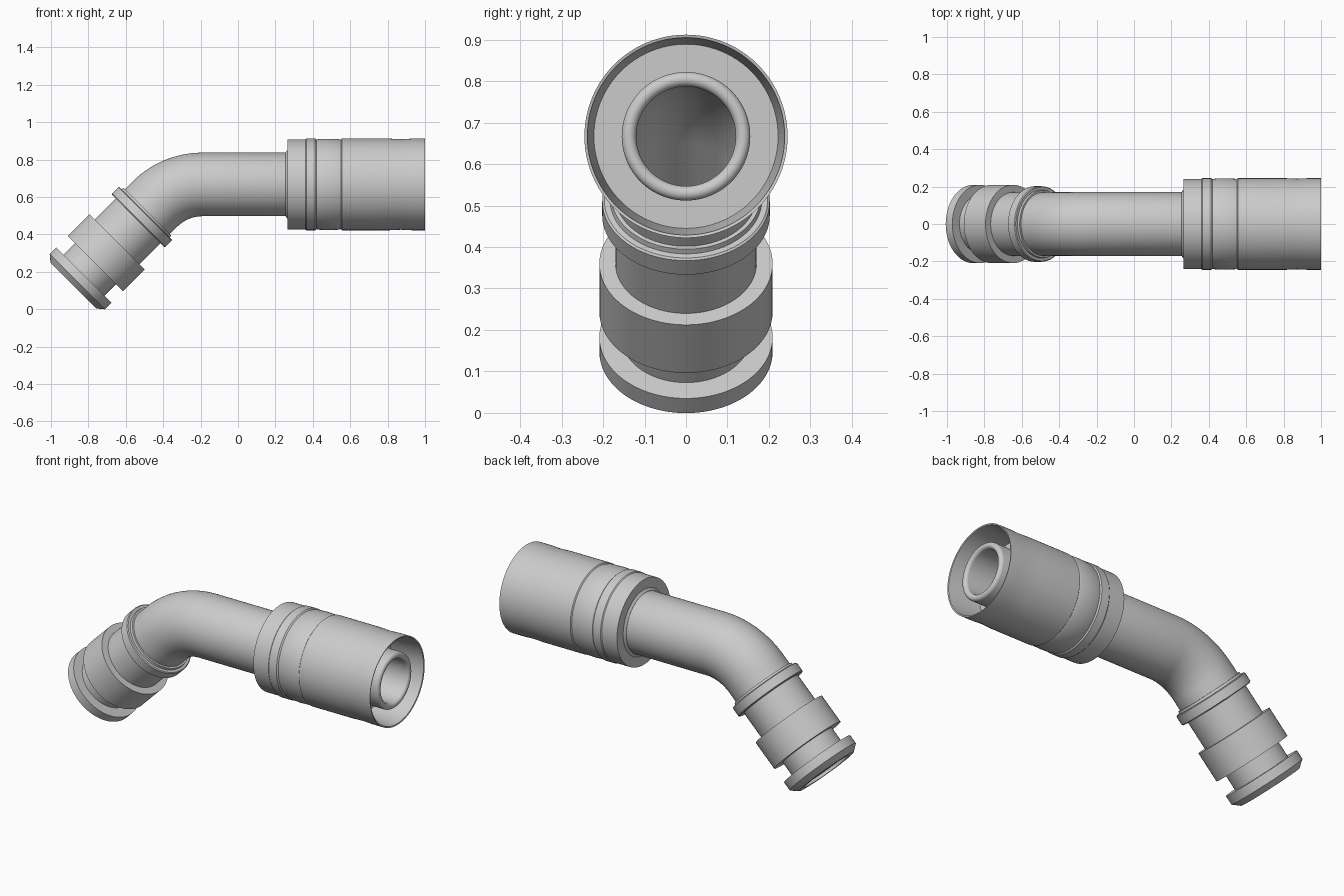
import bpy, bmesh, math
from mathutils import Vector

if "Cube" in bpy.data.objects:
    bpy.data.objects.remove(bpy.data.objects["Cube"])

AXIS_Z = 0.667           # height of the straight run
BEND_X = -0.19           # where the elbow begins
BEND_R = 0.36            # elbow centreline radius
ANGLE = math.pi / 4
ARC = BEND_R * ANGLE
SIDES = 96

metal = bpy.data.materials.new("grey metal")
metal.use_nodes = True
GREY = (0.6, 0.6, 0.6, 1)
metal.diffuse_color = GREY
metal.node_tree.nodes["Principled BSDF"].inputs["Base Color"].default_value = GREY


def run(x):
    """Distance along the centreline of a point on the straight run."""
    return 1 - x


def leg(d):
    """Distance along the centreline of a point d beyond the elbow corner."""
    return run(BEND_X) + ARC + d - BEND_R * math.tan(ANGLE / 2)


def frame(s):
    """Centre and 'up' direction of the centreline at distance s."""
    t = s - run(BEND_X)
    a = min(max(t / BEND_R, 0), ANGLE)
    up = Vector((-math.sin(a), 0, math.cos(a)))
    forward = Vector((-math.cos(a), 0, -math.sin(a)))
    pivot = Vector((BEND_X, 0, AXIS_Z - BEND_R))
    extra = t if t < 0 else max(t - ARC, 0)
    return pivot + up * BEND_R + forward * extra, up


def revolve(name, loop):
    """Closed (distance, radius) loop turned round the bent centreline."""
    bm = bmesh.new()
    rings = []
    for s, r in loop:
        centre, up = frame(s)
        ring = []
        for i in range(SIDES):
            a = math.tau * i / SIDES
            ring.append(bm.verts.new(centre + up * r * math.cos(a) + Vector((0, r * math.sin(a), 0))))
        rings.append(ring)
    for k, ring in enumerate(rings):
        nxt = rings[(k + 1) % len(rings)]
        for i in range(SIDES):
            j = (i + 1) % SIDES
            bm.faces.new((ring[i], ring[j], nxt[j], nxt[i]))
    bmesh.ops.recalc_face_normals(bm, faces=bm.faces)
    mesh = bpy.data.meshes.new(name)
    bm.to_mesh(mesh)
    bm.free()
    mesh.materials.append(metal)
    obj = bpy.data.objects.new(name, mesh)
    bpy.context.collection.objects.link(obj)
    bpy.ops.object.select_all(action="DESELECT")
    obj.select_set(True)
    bpy.context.view_layer.objects.active = obj
    bpy.ops.object.shade_smooth_by_angle(angle=math.radians(30))
    return obj


# Bent pipe: rounded nipple tip, elbow, stepped neck and through bore
STEPS = 24
bend = [run(BEND_X) + ARC * i / STEPS for i in range(STEPS + 1)]
tip = []
for i in range(13):
    a = math.pi * i / 12
    tip.append((run(0.97) - 0.0175 * math.sin(a), 0.1375 - 0.0175 * math.cos(a)))
outer = [(run(0.5), 0.155), (run(0.45), 0.17)]
outer += [(s, 0.17) for s in bend]
outer += [(leg(0.5), 0.17), (leg(0.51), 0.155), (leg(0.75), 0.155)]
bore = [(leg(0.75), 0.12)] + [(s, 0.12) for s in reversed(bend)]
revolve("bent_pipe", tip + outer + bore)

# Crimped sleeve with open flared mouth
sleeve = [(0.81, 0.145), (0.81, 0.222), (0.998, 0.238), (1.0, 0.245),
          (0.93, 0.245), (0.87, 0.242), (0.81, 0.245), (0.555, 0.245),
          (0.55, 0.239), (0.54, 0.242), (0.48, 0.244), (0.43, 0.242),
          (0.42, 0.239), (0.413, 0.245), (0.365, 0.245), (0.36, 0.241),
          (0.265, 0.241), (0.265, 0.185), (0.255, 0.171), (0.255, 0.145)]
revolve("crimp_sleeve", [(run(x), r) for x, r in sleeve])

# Rings on the angled leg
collar = [(0.205, 0.16), (0.205, 0.18), (0.218, 0.183), (0.218, 0.197), (0.222, 0.202),
          (0.27, 0.202), (0.275, 0.197), (0.275, 0.16)]
stop_ring = [(0.434, 0.15), (0.434, 0.209), (0.598, 0.209), (0.598, 0.15)]
end_flange = [(0.685, 0.14), (0.685, 0.209), (0.735, 0.209), (0.766, 0.172), (0.766, 0.14)]
for name, loop in (("collar", collar), ("stop_ring", stop_ring), ("end_flange", end_flange)):
    revolve(name, [(leg(d), r) for d, r in loop])
